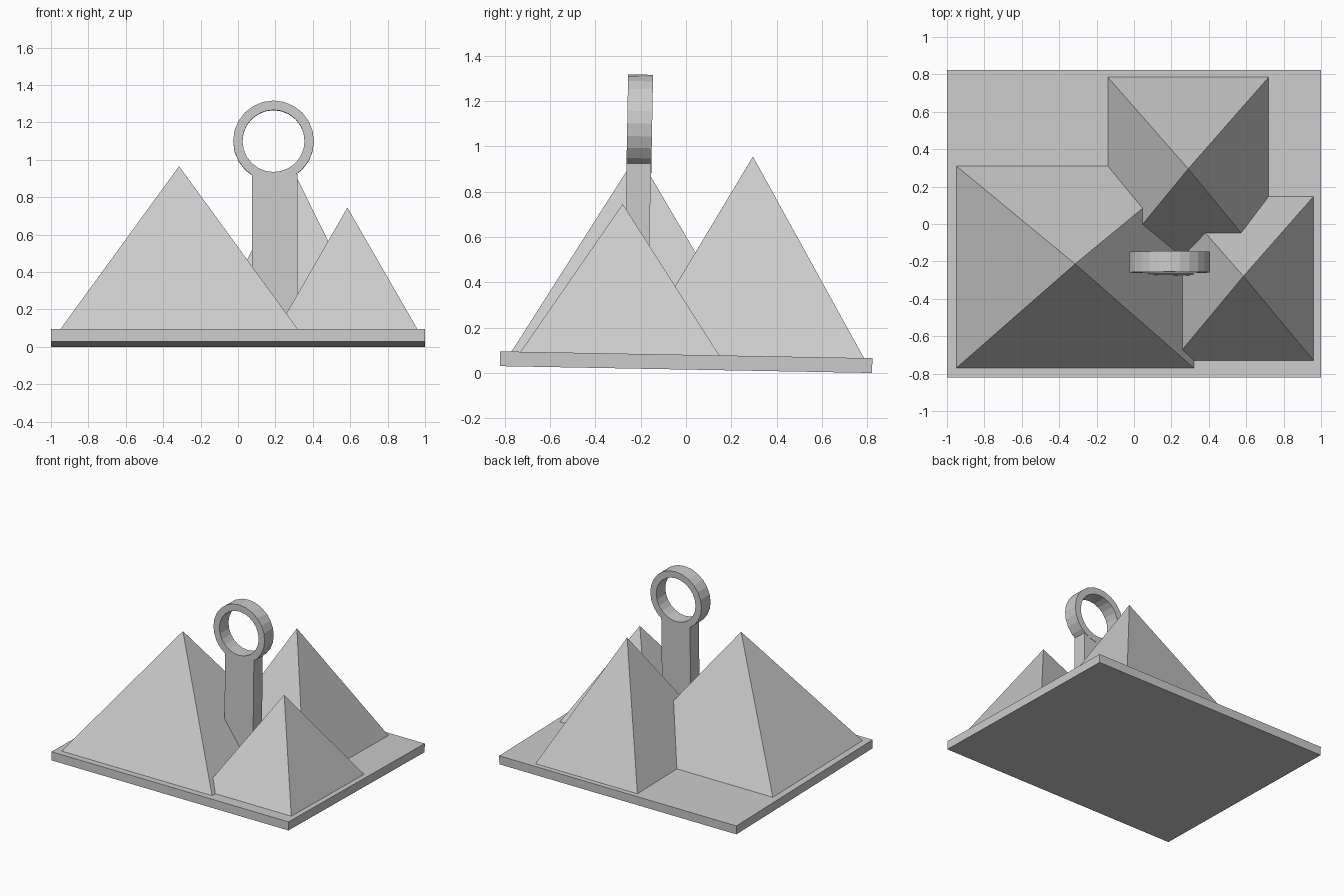
import bpy, bmesh
from math import sin, cos, pi
from mathutils import Matrix

if "Cube" in bpy.data.objects:
    bpy.data.objects.remove(bpy.data.objects["Cube"])

# The whole model leans very slightly towards the back
TILT = Matrix.Translation((0, 0, 0.015)) @ Matrix.Rotation(-0.0183, 4, 'X')
BASE_TOP = 0.065


def finish(name, bm):
    bmesh.ops.recalc_face_normals(bm, faces=bm.faces)
    bm.transform(TILT)
    mesh = bpy.data.meshes.new(name)
    bm.to_mesh(mesh)
    bm.free()
    obj = bpy.data.objects.new(name, mesh)
    bpy.context.collection.objects.link(obj)
    return obj


def box(name, x0, x1, y0, y1, z0, z1):
    bm = bmesh.new()
    bmesh.ops.create_cube(bm, size=1)
    bm.transform(Matrix.Translation(((x0 + x1) / 2, (y0 + y1) / 2, (z0 + z1) / 2))
                 @ Matrix.Diagonal((x1 - x0, y1 - y0, z1 - z0, 1)))
    return finish(name, bm)


def pyramid(name, x0, x1, y0, y1, top):
    bm = bmesh.new()
    base = [bm.verts.new((x, y, BASE_TOP))
            for x, y in ((x0, y0), (x1, y0), (x1, y1), (x0, y1))]
    apex = bm.verts.new(((x0 + x1) / 2, (y0 + y1) / 2, top))
    bm.faces.new(base)
    for i in range(4):
        bm.faces.new((base[i], base[(i + 1) % 4], apex))
    return finish(name, bm)


def ring(name, cx, cy, cz, outer, inner, half, sides=24):
    bm = bmesh.new()
    section = ((outer, -half), (outer, half), (inner, half), (inner, -half))
    loops = []
    for i in range(sides):
        a = 2 * pi * i / sides
        loops.append([bm.verts.new((cx + r * cos(a), cy + d, cz + r * sin(a)))
                      for r, d in section])
    for i in range(sides):
        p, q = loops[i], loops[(i + 1) % sides]
        for j in range(4):
            k = (j + 1) % 4
            bm.faces.new((p[j], p[k], q[k], q[j]))
    return finish(name, bm)


# Ground slab
box("base_plate", -1, 1, -0.821, 0.821, 0, BASE_TOP)

# Three overlapping pyramids
pyramid("large_pyramid", -0.95, 0.32, -0.771, 0.309, 0.947)
pyramid("back_pyramid", -0.14, 0.72, -0.228, 0.784, 0.945)
pyramid("small_pyramid", 0.21, 0.96, -0.731, 0.146, 0.725)

# Post carrying the hanging ring
box("ring_post", 0.075, 0.317, -0.278, -0.171, BASE_TOP, 0.905)
ring("hanging_ring", 0.19, -0.224, 1.081, 0.216, 0.166, 0.055)
